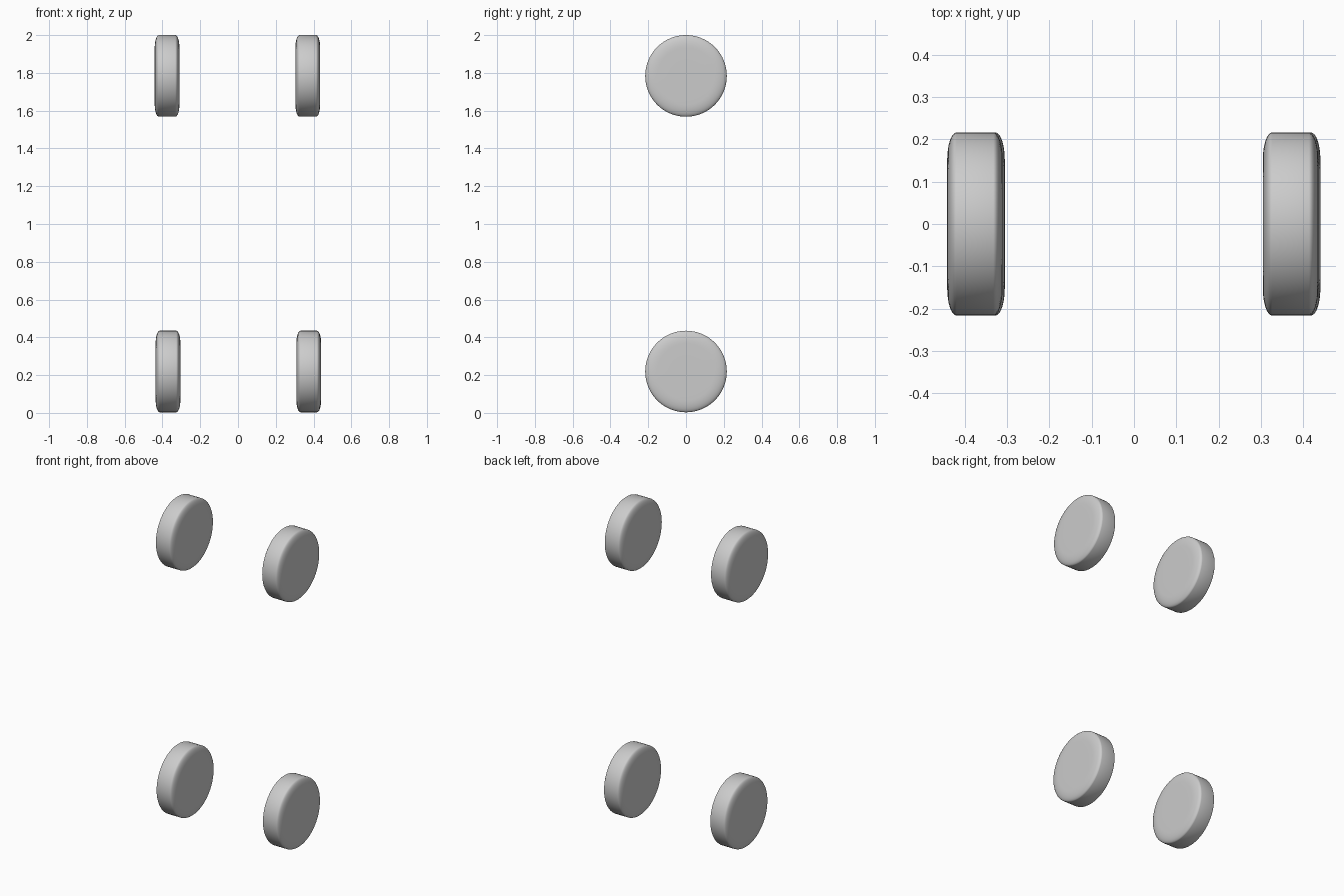
import bpy, bmesh, math

if "Cube" in bpy.data.objects:
    bpy.data.objects.remove(bpy.data.objects["Cube"])

RADIUS, HALF_W = 0.216, 0.0655
SEGMENTS = 64

# Half cross-section (axial, radial): flat side, soft shoulder, nearly flat tread
AX, RAD = 0.022, 0.065
half = [(HALF_W, 0.08)]
for i in range(9):
    a = math.radians(90 * i / 8)
    half.append((HALF_W - AX * (1 - math.cos(a)), RADIUS - RAD * (1 - math.sin(a))))
profile = half + [(-x, r) for x, r in reversed(half)]


def wheel(name, x, z):
    bm = bmesh.new()
    rings = []
    for px, r in profile:
        rings.append([bm.verts.new((px, r * math.cos(2 * math.pi * k / SEGMENTS),
                                    r * math.sin(2 * math.pi * k / SEGMENTS)))
                      for k in range(SEGMENTS)])
    for a, b in zip(rings, rings[1:]):
        for k in range(SEGMENTS):
            n = (k + 1) % SEGMENTS
            bm.faces.new((a[k], a[n], b[n], b[k]))
    # Closed flat sides
    bm.faces.new(rings[0])
    bm.faces.new(rings[-1])
    bmesh.ops.recalc_face_normals(bm, faces=bm.faces)
    for f in bm.faces:
        f.smooth = True
    mesh = bpy.data.meshes.new(name)
    bm.to_mesh(mesh)
    bm.free()
    ob = bpy.data.objects.new(name, mesh)
    ob.location = (x, 0, z)
    bpy.context.collection.objects.link(ob)


# Upper and lower pairs, offset slightly sideways from each other
for level, z, shift in (("lower", 0.219, 0.002), ("upper", 1.784, -0.003)):
    for side, s in (("left", -1), ("right", 1)):
        wheel(f"{level}_{side}_wheel", s * 0.3725 + shift, z)
